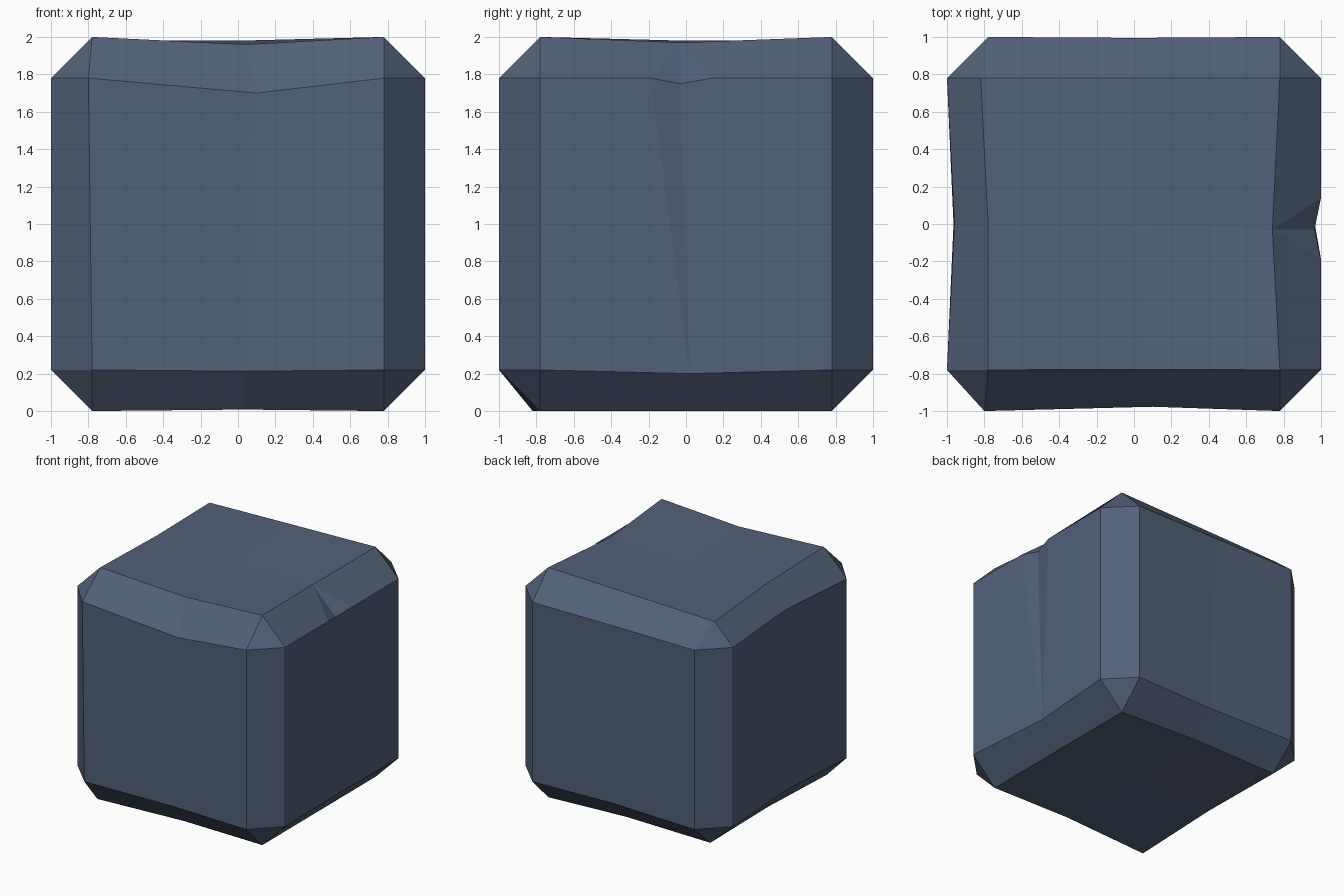
import bpy
import bmesh
from mathutils import Vector

if "Cube" in bpy.data.objects:
    bpy.data.objects.remove(bpy.data.objects["Cube"])

# Chamfered block
bm = bmesh.new()
bmesh.ops.create_cube(bm, size=2)
bmesh.ops.translate(bm, verts=bm.verts, vec=(0, 0, 1))
bmesh.ops.bevel(bm, geom=bm.edges[:], offset=0.22, segments=1,
                profile=0.5, affect='EDGES')

# Middle cuts, giving points to dent
for normal in ((1, 0, 0), (0, 1, 0)):
    bmesh.ops.bisect_plane(bm, geom=bm.verts[:] + bm.edges[:] + bm.faces[:],
                           plane_co=(0, 0, 1), plane_no=normal, dist=1e-5)


def vert_at(*co):
    return min(bm.verts, key=lambda v: (v.co - Vector(co)).length)


# Notch in the upper right edge: extra points either side of the middle
mid = vert_at(1, 0, 1.78)
inner = vert_at(0.78, 0, 2)
low = vert_at(1, 0, 0.22)
for y, end_y in ((0.14, 0.78), (-0.19, -0.78)):
    end = vert_at(1, end_y, 1.78)
    edge = bm.edges.get((mid, end))
    _, side = bmesh.utils.edge_split(edge, mid, abs(y) / 0.78)
    side.co = (1, y, 1.78)
    for other in (inner, low):
        bmesh.ops.connect_vert_pair(bm, verts=[side, other])

# Worn dents: original point -> moved point
dents = [
    # top face
    ((0, -.78, 2), (.04, -.777, 1.96)),
    ((.78, 0, 2), (.74, -.03, 1.97)),
    ((0, .78, 2), (0, .78, 1.98)),
    ((-.78, 0, 2), (-.78, 0, 1.98)),
    ((0, 0, 2), (0, 0, 1.955)),
    ((-.78, .78, 2), (-.82, .78, 1.957)),
    # upper rim of the sides
    ((0, -1, 1.78), (.1, -.977, 1.70)),
    ((1, 0, 1.78), (.965, -.03, 1.75)),
    ((-1, 0, 1.78), (-.96, 0, 1.80)),
    ((0, 1, 1.78), (0, .995, 1.78)),
    ((-.78, -1, 1.78), (-.80, -1, 1.78)),
    # lower rim of the sides
    ((0, -1, .22), (.04, -.965, .213)),
    ((1, 0, .22), (.963, .02, .20)),
    ((-1, 0, .22), (-.965, 0, .23)),
    ((0, 1, .22), (.03, .975, .225)),
    # bottom face
    ((-.78, -.78, 0), (-.78, -.82, 0)),
    ((-.78, .78, 0), (-.78, .78, .02)),
    ((0, .78, 0), (.03, .78, .03)),
    ((-.78, 0, 0), (-.78, -.02, .03)),
    ((0, -.78, 0), (.03, -.78, .008)),
    ((0, 0, 0), (0, 0, .02)),
]
targets = [(vert_at(*a), b) for a, b in dents]
for v, co in targets:
    v.co = co

bmesh.ops.recalc_face_normals(bm, faces=bm.faces[:])
mesh = bpy.data.meshes.new("stone_block")
bm.to_mesh(mesh)
bm.free()

# Blue-grey stone
mat = bpy.data.materials.new("blue_grey_stone")
mat.diffuse_color = (0.084, 0.119, 0.188, 1)
mat.use_nodes = True
mat.node_tree.nodes["Principled BSDF"].inputs["Base Color"].default_value = mat.diffuse_color
mesh.materials.append(mat)
block = bpy.data.objects.new("stone_block", mesh)
bpy.context.collection.objects.link(block)
